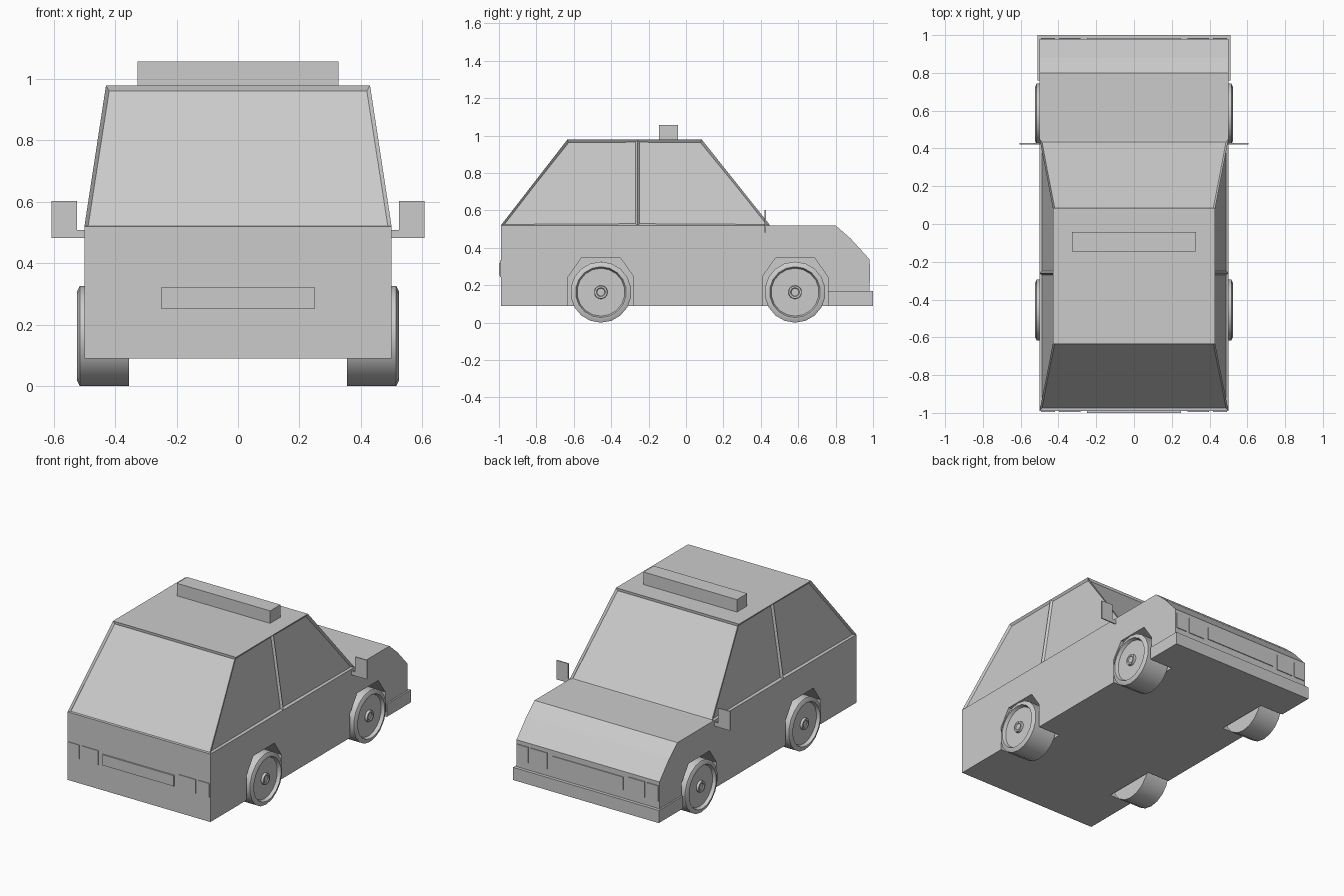
import bpy, bmesh, math

if "Cube" in bpy.data.objects:
    bpy.data.objects.remove(bpy.data.objects["Cube"])


def finish(name, bm, angle=None):
    bmesh.ops.recalc_face_normals(bm, faces=bm.faces)
    me = bpy.data.meshes.new(name)
    bm.to_mesh(me)
    bm.free()
    ob = bpy.data.objects.new(name, me)
    bpy.context.collection.objects.link(ob)
    if angle:
        bpy.ops.object.select_all(action='DESELECT')
        ob.select_set(True)
        bpy.context.view_layer.objects.active = ob
        bpy.ops.object.shade_smooth_by_angle(angle=math.radians(angle))
    return ob


def box(name, x0, x1, y0, y1, z0, z1):
    bm = bmesh.new()
    bmesh.ops.create_cube(bm, size=1)
    for v in bm.verts:
        v.co = (x1 if v.co.x > 0 else x0, y1 if v.co.y > 0 else y0, z1 if v.co.z > 0 else z0)
    return finish(name, bm)


def prism(name, pts, x0, x1):
    bm = bmesh.new()
    a, b = [[bm.verts.new((x, y, z)) for y, z in pts] for x in (x0, x1)]
    bm.faces.new(a)
    bm.faces.new(b)
    for i in range(len(pts)):
        j = (i + 1) % len(pts)
        bm.faces.new((a[i], a[j], b[j], b[i]))
    return finish(name, bm)


# body shell: lower hull and cabin share the waistline
hull = [(-0.99, 0.52), (-0.26, 0.52), (0.45, 0.52), (0.80, 0.52), (0.88, 0.45),
        (0.98, 0.34), (0.98, 0.09), (-0.99, 0.09)]
roof_y = (-0.635, -0.26, 0.085)
bm = bmesh.new()
low = [[bm.verts.new((s * 0.5, y, z)) for y, z in hull] for s in (-1, 1)]
top = [[bm.verts.new((s * 0.43, y, 0.978)) for y in roof_y] for s in (-1, 1)]
L, R = low
for side in low:
    bm.faces.new(side)
for i in range(2, len(hull)):
    j = (i + 1) % len(hull)
    bm.faces.new((L[i], L[j], R[j], R[i]))
windows = []
for lo, hi in zip(low, top):
    for i in range(2):
        windows.append(bm.faces.new((lo[i], lo[i + 1], hi[i + 1], hi[i])))
for i in (0, 2):
    windows.append(bm.faces.new((L[i], R[i], top[1][i], top[0][i])))
bm.faces.new(top[0] + top[1][::-1])
bmesh.ops.recalc_face_normals(bm, faces=bm.faces)
# recessed glass
bmesh.ops.inset_individual(bm, faces=windows, thickness=0.016, depth=-0.012)
body = finish("body", bm)

# wheel wells
for yc in (-0.455, 0.583):
    arch = [(yc - 0.175, 0.0), (yc - 0.175, 0.245), (yc - 0.105, 0.345),
            (yc + 0.105, 0.345), (yc + 0.175, 0.245), (yc + 0.175, 0.0)]
    for s in (-1, 1):
        cut = prism("well_cutter", arch, *sorted((s * 0.345, s * 0.6)))
        cut.hide_render = True
        mod = body.modifiers.new("well", 'BOOLEAN')
        mod.operation, mod.solver, mod.object = 'DIFFERENCE', 'EXACT', cut
        bpy.context.view_layer.objects.active = body
        bpy.ops.object.modifier_apply(modifier=mod.name)
        bpy.data.objects.remove(cut)

# wheels: lathed tyre, recessed rim and hub
wheel = [(0.355, 0), (0.355, 0.163), (0.515, 0.163), (0.525, 0.143), (0.525, 0.136),
         (0.505, 0.128), (0.505, 0.036), (0.52, 0.034), (0.52, 0.024), (0.515, 0.02), (0.515, 0)]
for end, yc in (("rear", -0.455), ("front", 0.583)):
    for side, s in (("left", -1), ("right", 1)):
        bm = bmesh.new()
        vs = [bm.verts.new((s * x, yc, 0.163 + r)) for x, r in wheel]
        es = [bm.edges.new(p) for p in zip(vs, vs[1:])]
        bmesh.ops.spin(bm, geom=vs + es, cent=(0, yc, 0.163), axis=(1, 0, 0),
                       angle=math.tau, steps=18, use_duplicate=False)
        bmesh.ops.remove_doubles(bm, verts=bm.verts, dist=1e-4)
        finish(f"{end}_{side}_wheel", bm, 35)

# lights and mirrors on both sides
for side, s in (("left", -1), ("right", 1)):
    def pair(name, x0, x1, *rest):
        box(f"{side}_{name}", *sorted((s * x0, s * x1)), *rest)
    pair("rear_inner_light", 0.283, 0.398, -0.994, -0.98, 0.243, 0.333)
    pair("rear_outer_light", 0.418, 0.492, -0.994, -0.98, 0.243, 0.333)
    pair("headlight", 0.283, 0.398, 0.97, 0.985, 0.215, 0.315)
    pair("front_indicator", 0.418, 0.492, 0.97, 0.985, 0.215, 0.315)
    pair("mirror", 0.525, 0.607, 0.421, 0.428, 0.482, 0.603)
    pair("mirror_arm", 0.49, 0.53, 0.421, 0.428, 0.482, 0.508)

# plate, grille, bumper and roof bar
box("rear_panel", -0.25, 0.25, -1.0, -0.98, 0.253, 0.32)
box("grille", -0.25, 0.25, 0.97, 0.985, 0.225, 0.305)
box("front_bumper", -0.51, 0.51, 0.96, 1.0, 0.09, 0.17)
for s in (-1, 1):
    box("bumper_side", *sorted((s * 0.49, s * 0.51)), 0.76, 0.97, 0.09, 0.17)
box("roof_light_bar", -0.327, 0.327, -0.145, -0.042, 0.97, 1.057)
